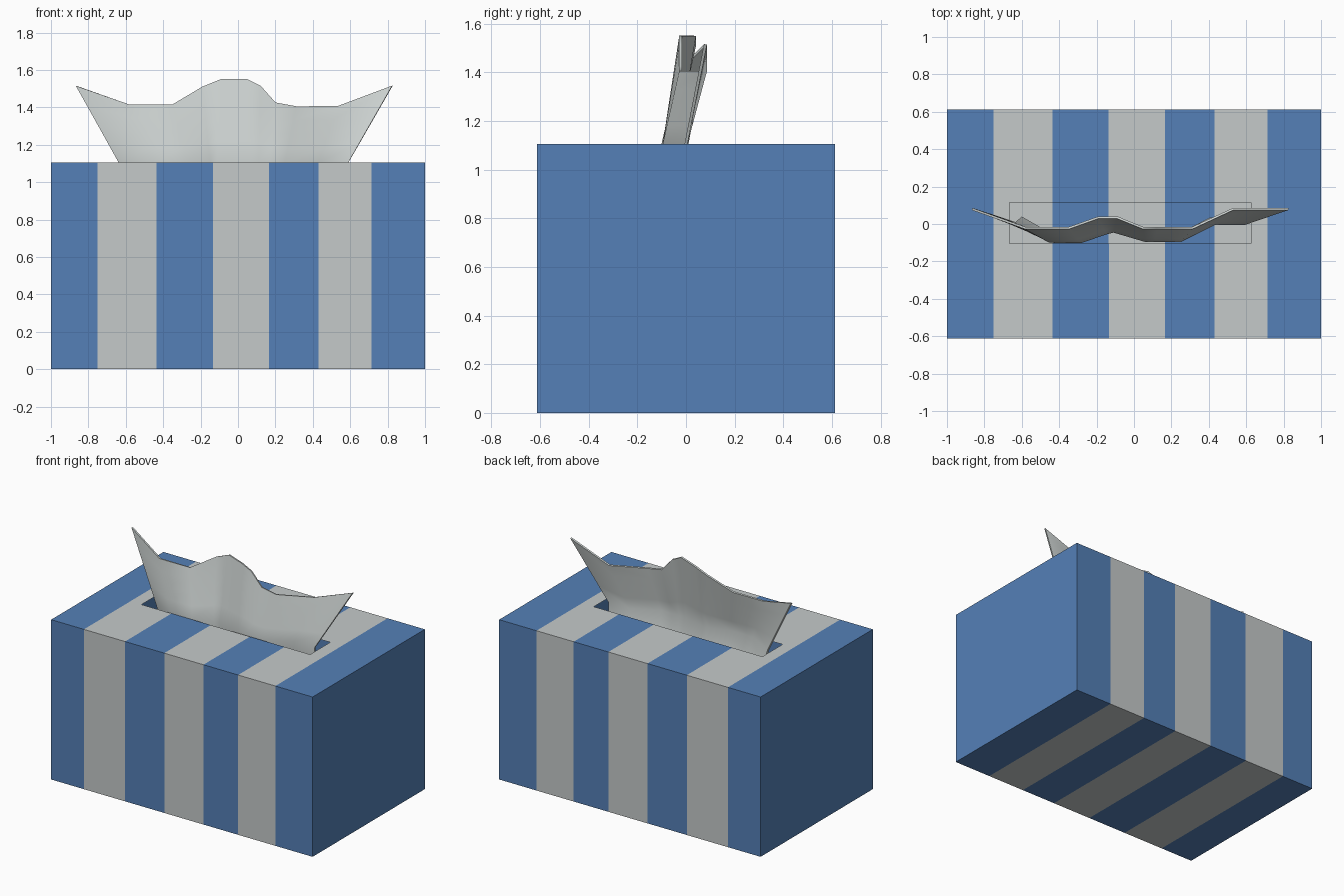
import bpy, bmesh, math
from mathutils import Vector

if "Cube" in bpy.data.objects:
    bpy.data.objects.remove(bpy.data.objects["Cube"])


def material(name, rgb):
    m = bpy.data.materials.new(name)
    m.diffuse_color = (*rgb, 1)
    m.use_nodes = True
    m.node_tree.nodes["Principled BSDF"].inputs["Base Color"].default_value = m.diffuse_color
    return m


blue = material("blue", (0.089, 0.216, 0.474))
grey = material("light grey", (0.56, 0.59, 0.59))
white = material("tissue white", (0.62, 0.66, 0.65))


def add_object(name, bm, mats):
    me = bpy.data.meshes.new(name)
    bm.to_mesh(me)
    bm.free()
    ob = bpy.data.objects.new(name, me)
    bpy.context.collection.objects.link(ob)
    for m in mats:
        me.materials.append(m)
    return ob


# Striped hollow box with a slot in the top
H, D = 1.105, 0.613
stripes = [-0.75, -0.435, -0.135, 0.165, 0.43, 0.715]
slot_x, slot_y = (-0.665, 0.625), (-0.105, 0.115)
bm = bmesh.new()
bmesh.ops.create_cube(bm, size=1)
for v in bm.verts:
    v.co = Vector((v.co.x * 2, v.co.y * 2 * D, (v.co.z + 0.5) * H))
cuts = [((x, 0, 0), (1, 0, 0)) for x in stripes + list(slot_x)]
cuts += [((0, y, 0), (0, 1, 0)) for y in slot_y]
for co, no in cuts:
    bmesh.ops.bisect_plane(bm, geom=bm.verts[:] + bm.edges[:] + bm.faces[:],
                           plane_co=co, plane_no=no)
hole = []
for f in bm.faces:
    c = f.calc_center_median()
    f.material_index = sum(c.x > x for x in stripes) % 2
    if c.z > H - 0.001 and slot_x[0] < c.x < slot_x[1] and slot_y[0] < c.y < slot_y[1]:
        hole.append(f)
bmesh.ops.delete(bm, geom=hole, context='FACES')
add_object("striped_box", bm, [blue, grey])

# Folded tissue: top edge, edge at the slot, and tucked edge inside the box
top = [(-0.865, 0.08, 1.515), (-0.58, -0.022, 1.415), (-0.35, -0.022, 1.415),
       (-0.19, 0.035, 1.51), (-0.09, 0.035, 1.55), (0.05, -0.022, 1.55),
       (0.12, -0.022, 1.515), (0.2, -0.022, 1.425), (0.31, -0.022, 1.405),
       (0.53, 0.08, 1.405), (0.825, 0.08, 1.515)]
slot = [(-0.635, 0.005), (-0.45, -0.095), (-0.28, -0.095), (-0.15, -0.05),
        (-0.11, -0.04), (0.06, -0.09), (0.11, -0.09), (0.17, -0.09),
        (0.25, -0.09), (0.43, 0.0), (0.59, 0.0)]
bm = bmesh.new()
rows = []
N = 4
for i in range(N + 1):
    rows.append([bm.verts.new(Vector((*s, H)).lerp(Vector(t), 1 - i / N))
                 for t, s in zip(top, slot)])
rows.append([bm.verts.new((x * 0.95, y + 0.03, 0.95)) for x, y in slot])
for a, b in zip(rows, rows[1:]):
    for i in range(len(a) - 1):
        bm.faces.new((b[i], b[i + 1], a[i + 1], a[i]))
for f in bm.faces:
    f.smooth = True
tissue = add_object("tissue", bm, [white])
mod = tissue.modifiers.new("thickness", 'SOLIDIFY')
mod.thickness = 0.012
mod.offset = 0
bpy.context.view_layer.objects.active = tissue
tissue.select_set(True)
bpy.ops.object.modifier_apply(modifier=mod.name)
bpy.ops.object.shade_smooth_by_angle(angle=math.radians(40))
